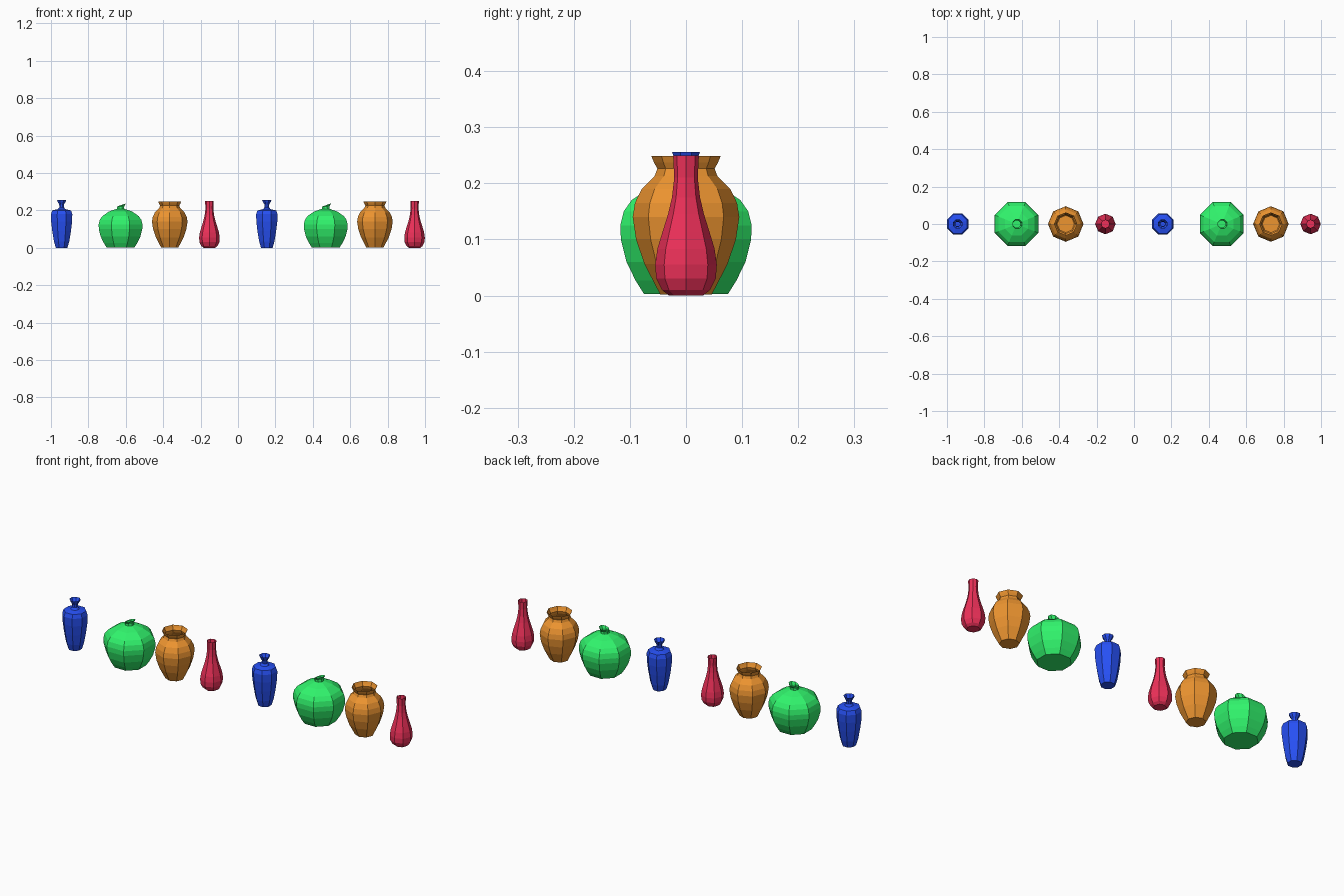
import bpy, bmesh, math

if "Cube" in bpy.data.objects:
    bpy.data.objects.remove(bpy.data.objects["Cube"])

SIDES = 8


def material(name, rgb):
    m = bpy.data.materials.new(name)
    m.diffuse_color = (*rgb, 1)
    m.use_nodes = True
    m.node_tree.nodes["Principled BSDF"].inputs["Base Color"].default_value = m.diffuse_color
    return m


def vase(name, x, profile, mat, start, spout=None):
    """Eight-sided open vessel turned from (radius, z) points, closed at the base."""
    bm = bmesh.new()
    rings = []
    for r, z in profile:
        rings.append([bm.verts.new((r * math.cos(start + i * math.tau / SIDES),
                                    r * math.sin(start + i * math.tau / SIDES), z))
                      for i in range(SIDES)])
    # tilted pouring lip on the top ring
    if spout:
        shift, slope = spout
        for v in rings[-1]:
            v.co.z += v.co.x * slope
            v.co.x += shift
    bm.faces.new(rings[0][::-1])
    for a, b in zip(rings, rings[1:]):
        for i in range(SIDES):
            j = (i + 1) % SIDES
            bm.faces.new((a[i], a[j], b[j], b[i]))
    mesh = bpy.data.meshes.new(name)
    bm.to_mesh(mesh)
    bm.free()
    mesh.materials.append(mat)
    ob = bpy.data.objects.new(name, mesh)
    ob.location.x = x
    bpy.context.collection.objects.link(ob)


def flats(points):
    """Turn flat-to-centre distances into corner radii."""
    return [(r / math.cos(math.pi / SIDES), z) for r, z in points]


blue = material("blue", (0.02, 0.08, 0.9))
green = material("green", (0.03, 0.9, 0.15))
orange = material("orange", (0.85, 0.3, 0.03))
red = material("red", (0.85, 0.03, 0.1))

# profiles from base to rim
bottle = flats([(.031, 0), (.041, .035), (.050, .09), (.056, .14), (.057, .18),
                (.050, .2), (.02, .207), (.012, .217), (.013, .232), (.021, .246), (.025, .256)])
jug = flats([(.075, .003), (.09, .027), (.106, .06), (.116, .1), (.117, .125),
             (.111, .15), (.097, .17), (.062, .194), (.02, .209), (.019, .22), (.024, .229)])
urn = [(.046, .002), (.058, .025), (.074, .056), (.089, .1), (.095, .14), (.091, .165),
       (.079, .19), (.056, .213), (.051, .226), (.057, .237), (.062, .249)]
flask = [(.03, 0), (.043, .01), (.053, .03), (.055, .055), (.051, .083), (.042, .113),
         (.032, .145), (.025, .175), (.021, .21), (.023, .25)]

half = math.pi / SIDES
# two identical rows of four vessels
for n, dx in (("left", 0), ("right", 1.097)):
    vase(f"{n}_blue_bottle", -.943 + dx, bottle, blue, half)
    vase(f"{n}_green_jug", -.628 + dx, jug, green, half, (.004, .35))
    vase(f"{n}_orange_urn", -.365 + dx, urn, orange, 0)
    vase(f"{n}_red_flask", -.153 + dx, flask, red, 0)
